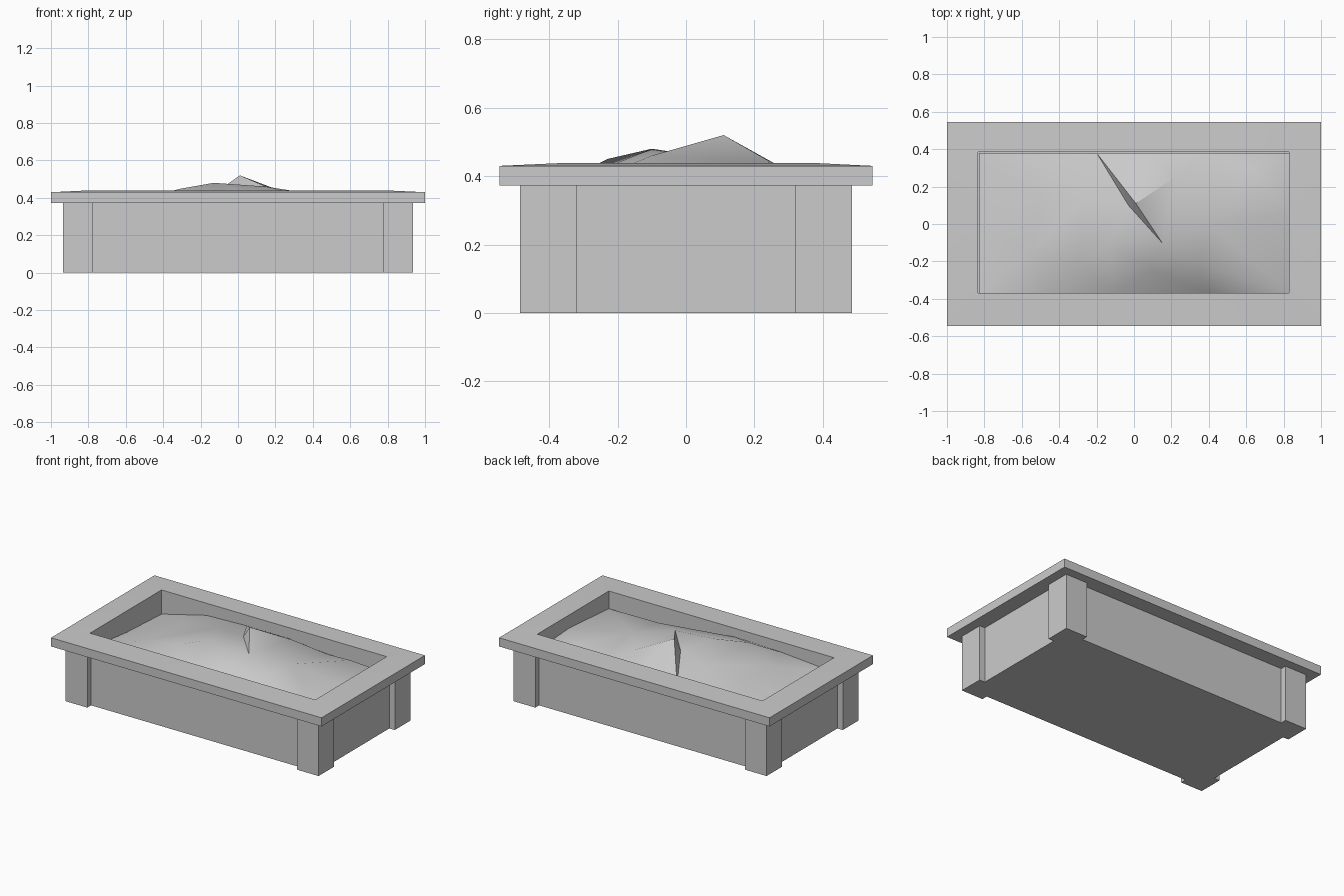
import bpy
import bmesh
from mathutils import Vector
from mathutils.geometry import delaunay_2d_cdt

cube = bpy.data.objects.get("Cube")
if cube:
    bpy.data.objects.remove(cube)

grey = bpy.data.materials.new("light grey")
grey.use_nodes = True
colour = (0.6, 0.6, 0.6, 1)
grey.diffuse_color = colour
grey.node_tree.nodes["Principled BSDF"].inputs["Base Color"].default_value = colour


def finish(bm, name, angle):
    """Turn a bmesh into a named, shaded object."""
    mesh = bpy.data.meshes.new(name)
    bm.to_mesh(mesh)
    bm.free()
    mesh.materials.append(grey)
    obj = bpy.data.objects.new(name, mesh)
    bpy.context.collection.objects.link(obj)
    bpy.ops.object.select_all(action="DESELECT")
    bpy.context.view_layer.objects.active = obj
    obj.select_set(True)
    bpy.ops.object.shade_smooth_by_angle(angle=angle)
    return obj


def rectangle(bm, left, right, front, back, z):
    corners = ((left, front), (right, front), (right, back), (left, back))
    return [bm.verts.new((x, y, z)) for x, y in corners]


def bridge(bm, lower, upper):
    count = len(lower)
    for i in range(count):
        j = (i + 1) % count
        bm.faces.new((lower[i], lower[j], upper[j], upper[i]))


# Box body: one outline whose corner posts stand proud of the panels
post_x, post_y = 0.935, 0.485
edge_x, edge_y = 0.775, 0.32
recess = 0.04
quarter = [(post_x - recess, edge_y), (post_x, edge_y), (post_x, post_y),
           (edge_x, post_y), (edge_x, post_y - recess)]
outline = []
for sx, sy in ((1, 1), (-1, 1), (-1, -1), (1, -1)):
    part = [(x * sx, y * sy) for x, y in quarter]
    outline += part if sx * sy > 0 else part[::-1]

bm = bmesh.new()
base = [bm.verts.new((x, y, 0)) for x, y in outline]
top = [bm.verts.new((x, y, 0.38)) for x, y in outline]
bridge(bm, base, top)
bm.faces.new(base[::-1])
finish(bm, "box_body", 0.5)

# Rim board: gently sloping top, overhanging lip and the inner box walls
inner = (-0.835, 0.83, -0.37, 0.385)
outer = (-1, 1, -0.546, 0.546)
bm = bmesh.new()
loops = [rectangle(bm, *inner, 0.375),
         rectangle(bm, *outer, 0.372),
         rectangle(bm, *outer, 0.43),
         rectangle(bm, *inner, 0.438),
         rectangle(bm, *inner, 0.1)]
for lower, upper in zip(loops, loops[1:]):
    bridge(bm, lower, upper)
finish(bm, "rim_and_inner_walls", 0.2)

# Sand: uneven heap triangulated from its high and low points
sand_points = [
    # back edge
    (-0.83, 0.38, 0.28), (-0.5, 0.38, 0.36), (-0.2, 0.38, 0.37),
    (0.1, 0.38, 0.37), (0.4, 0.38, 0.34), (0.83, 0.38, 0.33),
    # ridge behind the middle
    (-0.5, 0.15, 0.4), (-0.25, 0.15, 0.43), (-0.03, 0.1, 0.45),
    (0.01, 0.11, 0.52), (0.22, 0.25, 0.44), (0.62, 0.3, 0.39),
    # middle
    (-0.83, 0, 0.3), (-0.13, -0.1, 0.48), (0.15, -0.1, 0.46),
    (0.4, 0, 0.42), (0.83, 0.05, 0.35),
    # front slope
    (-0.55, -0.15, 0.39), (-0.3, -0.23, 0.45), (0.1, -0.25, 0.42),
    (0.35, -0.22, 0.41),
    # front edge
    (-0.83, -0.37, 0.34), (-0.45, -0.37, 0.37), (-0.1, -0.37, 0.38),
    (0.4, -0.37, 0.3), (0.83, -0.37, 0.32),
]
flat = [Vector((x, y)) for x, y, z in sand_points]
faces = delaunay_2d_cdt(flat, [], [], 0, 0.0001)[2]
bm = bmesh.new()
verts = [bm.verts.new(p) for p in sand_points]
for face in faces:
    bm.faces.new([verts[i] for i in face])
bmesh.ops.recalc_face_normals(bm, faces=bm.faces)
if sum(f.normal.z for f in bm.faces) < 0:
    bmesh.ops.reverse_faces(bm, faces=bm.faces)
finish(bm, "sand", 0.6)
